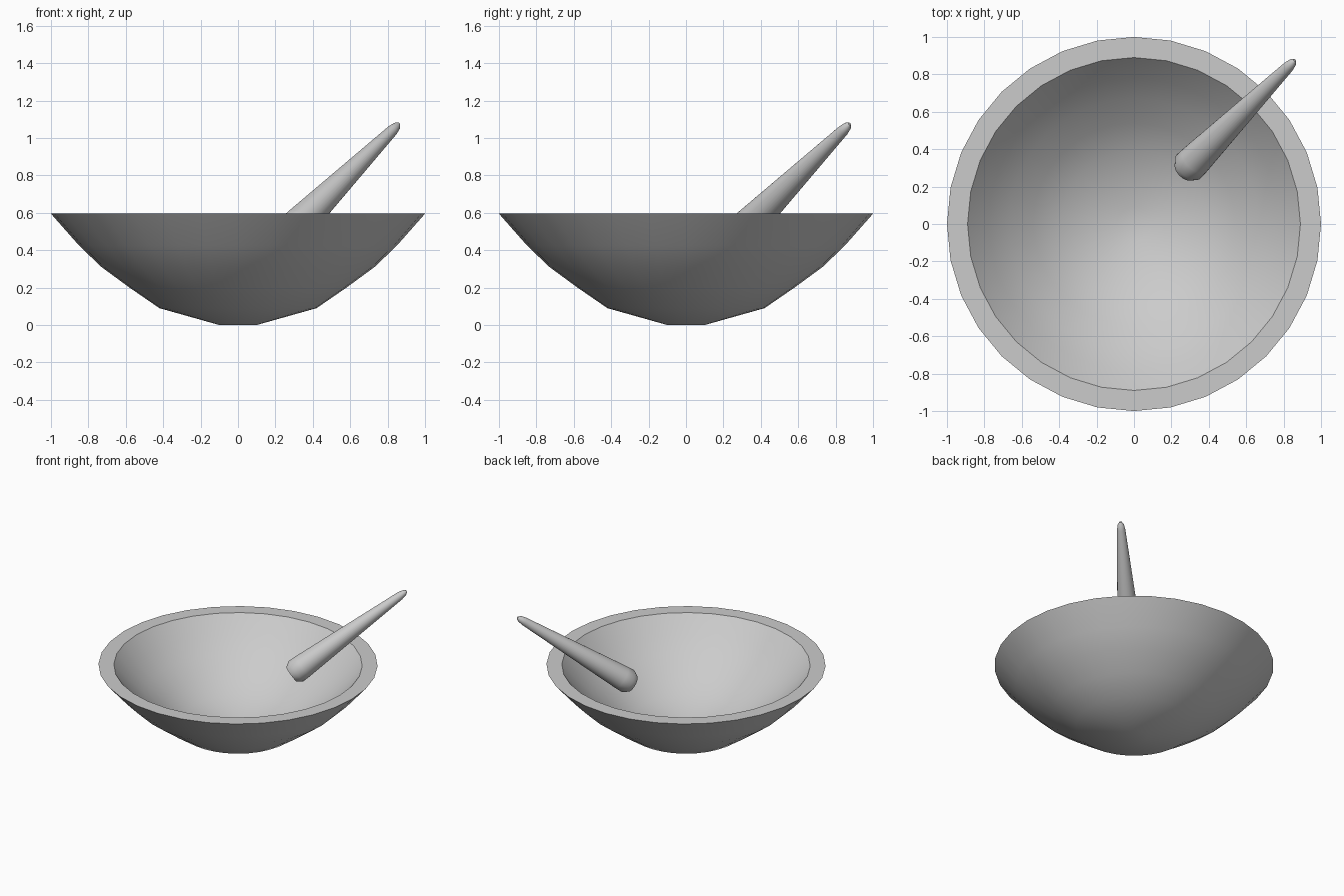
import bpy, bmesh, math
from mathutils import Vector

if "Cube" in bpy.data.objects:
    bpy.data.objects.remove(bpy.data.objects["Cube"])

stone = bpy.data.materials.new("stone_grey")
stone.use_nodes = True
GREY = (0.6, 0.6, 0.6, 1)
stone.diffuse_color = GREY
stone.node_tree.nodes["Principled BSDF"].inputs["Base Color"].default_value = GREY


def lathe(name, profile, sides):
    """Spin (radius, height) points round z, closing both ends with flat discs."""
    bm = bmesh.new()
    rings = []
    for r, z in profile:
        angles = [2 * math.pi * i / sides for i in range(sides)]
        rings.append([bm.verts.new((r * math.cos(a), r * math.sin(a), z)) for a in angles])
    for low, high in zip(rings, rings[1:]):
        for i in range(sides):
            j = (i + 1) % sides
            bm.faces.new((low[i], low[j], high[j], high[i]))
    bm.faces.new(rings[0][::-1])
    bm.faces.new(rings[-1])
    mesh = bpy.data.meshes.new(name)
    bm.to_mesh(mesh)
    bm.free()
    obj = bpy.data.objects.new(name, mesh)
    bpy.context.collection.objects.link(obj)
    mesh.materials.append(stone)
    bpy.ops.object.select_all(action='DESELECT')
    obj.select_set(True)
    bpy.context.view_layer.objects.active = obj
    bpy.ops.object.shade_smooth_by_angle(angle=math.radians(40))
    return obj


# Bowl: outer wall from the foot up to the rim, then inner wall down to the floor
outer = [(0.1, 0), (0.42, 0.09), (0.58, 0.2), (0.73, 0.31), (0.85, 0.425), (1, 0.595)]
inner = [(0.89, 0.595), (0.78, 0.47), (0.67, 0.37), (0.54, 0.27), (0.39, 0.17), (0.09, 0.08)]
lathe("bowl", outer + inner, 32)

# Pestle: tapered rod with a chamfered butt and a rounded tip, leaning out over the rim
butt, tip = Vector((0.27, 0.285, 0.485)), Vector((0.86, 0.875, 1.075))
axis = tip - butt
length = axis.length
pestle = lathe("pestle", [(0.065, 0), (0.09, 0.04), (0.088, 0.1), (0.03, length - 0.06),
                          (0.022, length - 0.02), (0.009, length)], 32)
pestle.location = butt
pestle.rotation_euler = axis.to_track_quat('Z', 'Y').to_euler()
